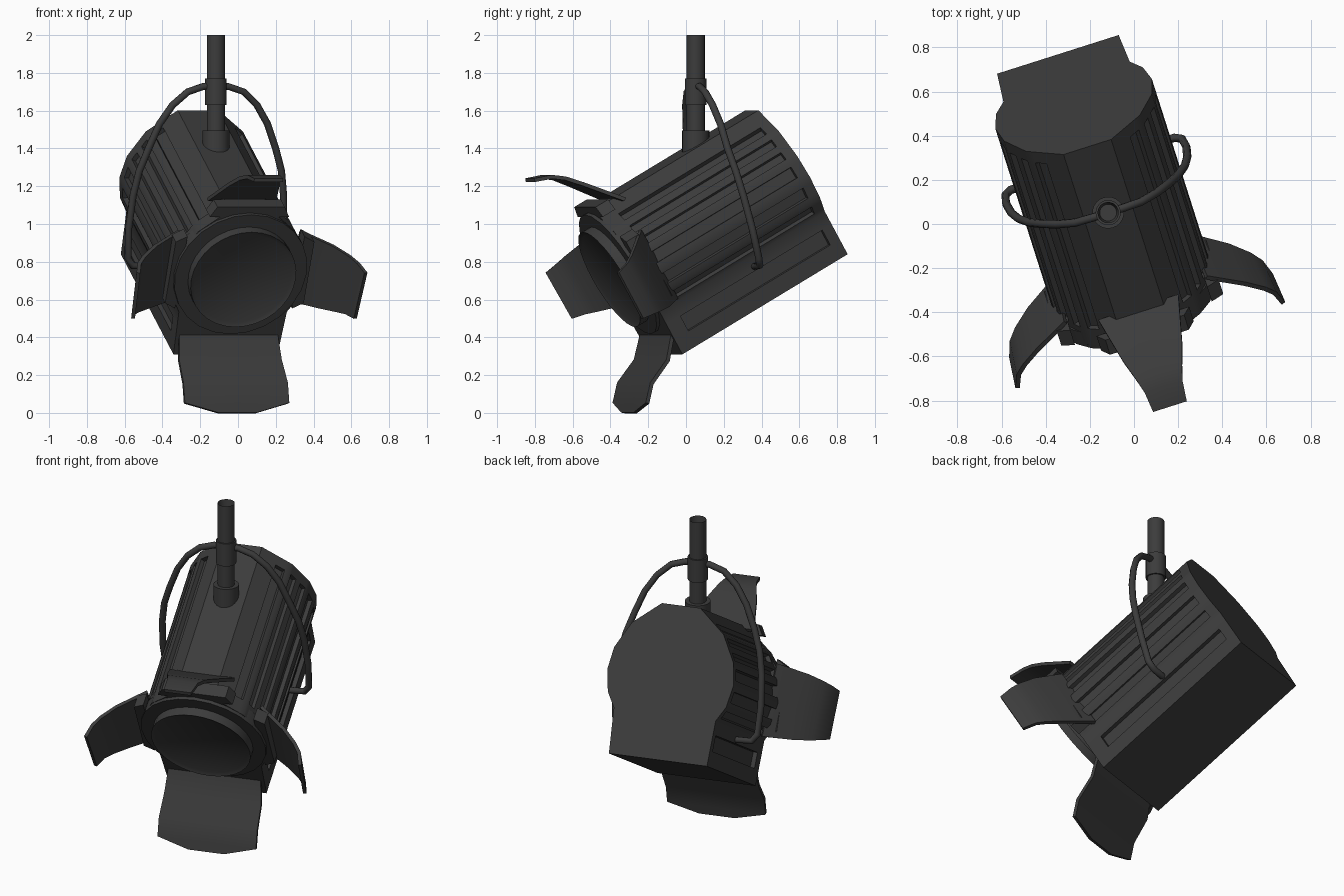
import bpy, bmesh, math
from mathutils import Matrix, Vector

cube = bpy.data.objects.get("Cube")
if cube:
    bpy.data.objects.remove(cube, do_unlink=True)

metal = bpy.data.materials.new("dark grey metal")
metal.use_nodes = True
GREY = (0.045, 0.045, 0.045, 1)
metal.diffuse_color = GREY
metal.node_tree.nodes["Principled BSDF"].inputs["Base Color"].default_value = GREY

# Lamp frame: x across, -y along the beam, z up from the beam axis, origin on the back plate
yaw = Matrix.Rotation(math.radians(17.65), 4, 'Z')
stand = Matrix.Translation((-0.345, 0.768, 0)) @ yaw
head = Matrix.Translation((-0.269, 0.53, 1.273)) @ yaw @ Matrix.Rotation(math.radians(30), 4, 'X')


def finish(ob, angle=35):
    ob.data.materials.append(metal)
    bpy.ops.object.select_all(action='DESELECT')
    ob.select_set(True)
    bpy.context.view_layer.objects.active = ob
    bpy.ops.object.shade_smooth_by_angle(angle=math.radians(angle))
    return ob


def from_bmesh(name, bm, frame):
    bmesh.ops.recalc_face_normals(bm, faces=bm.faces)
    bm.transform(frame)
    me = bpy.data.meshes.new(name)
    bm.to_mesh(me)
    bm.free()
    ob = bpy.data.objects.new(name, me)
    bpy.context.collection.objects.link(ob)
    return finish(ob)


def cylinder(name, radius, start, end, frame, sides=32, recess=None):
    """Cylinder along local z, with an optional recessed far end (rim, depth)."""
    bm = bmesh.new()
    bmesh.ops.create_cone(bm, cap_ends=True, segments=sides, radius1=radius, radius2=radius,
                          depth=end - start,
                          matrix=Matrix.Translation((0, 0, (start + end) / 2)))
    if recess:
        bm.faces.ensure_lookup_table()
        top = max(bm.faces, key=lambda f: f.calc_center_median().z)
        bmesh.ops.inset_region(bm, faces=[top], thickness=recess[0])
        bmesh.ops.translate(bm, verts=top.verts, vec=(0, 0, -recess[1]))
    return from_bmesh(name, bm, frame)


# Housing: half profile from floor to crown, with slot intervals on each edge
half = [(0.289, -0.5), (0.30, -0.24), (0.349, -0.155), (0.372, -0.03),
        (0.351, 0.1), (0.27, 0.25), (0.113, 0.38)]
slots = [[(0.35, 0.7)], [(0.25, 0.75)], [(0.25, 0.75)], [(0.25, 0.75)],
         [(0.1, 0.38), (0.62, 0.9)], [(0.15, 0.45)]]
right, is_slot = [], []
for i, cuts in enumerate(slots):
    a, b = Vector(half[i]), Vector(half[i + 1])
    right.append(a)
    is_slot.append(False)
    for lo, hi in cuts:
        right += [a.lerp(b, lo), a.lerp(b, hi)]
        is_slot += [True, False]
right.append(Vector(half[-1]))
outline = right + [Vector((-p.x, p.y)) for p in reversed(right)]
is_slot = is_slot + [False] + is_slot[::-1] + [False]

bm = bmesh.new()
rings = [[bm.verts.new((p.x, -d, p.y)) for p in outline] for d in (0, 0.06, 0.97, 1.06)]
count = len(outline)
grooves = []
for k in range(3):
    for i in range(count):
        j = (i + 1) % count
        f = bm.faces.new((rings[k][i], rings[k][j], rings[k + 1][j], rings[k + 1][i]))
        if k == 1 and is_slot[i]:
            grooves.append(f)
bm.faces.new(rings[0])
bm.faces.new(rings[3])
bmesh.ops.recalc_face_normals(bm, faces=bm.faces)
bmesh.ops.inset_individual(bm, faces=grooves, thickness=0.002, depth=-0.025)
from_bmesh("housing", bm, head)

# Lens assembly, along the beam
beam = head @ Matrix.Rotation(math.radians(90), 4, 'X')
cylinder("front_plate", 0.365, 1.0, 1.08, beam, 24)
cylinder("lens_ring", 0.29, 1.07, 1.135, beam, 32, (0.022, 0.012))


def door(name, path, turn):
    """Curved flap: path of (along beam, out from axis, half width), turned about the beam."""
    bm = bmesh.new()
    rows = [[bm.verts.new((s * w, -d, r)) for s in (-1, 0, 1)] for d, r, w in path]
    for a, b in zip(rows, rows[1:]):
        for i in range(2):
            bm.faces.new((a[i], a[i + 1], b[i + 1], b[i]))
    bmesh.ops.recalc_face_normals(bm, faces=bm.faces)
    bmesh.ops.solidify(bm, geom=bm.faces[:], thickness=0.02)
    return from_bmesh(name, bm, head @ Matrix.Rotation(math.radians(turn), 4, 'Y'))


def hinge(name, turn, out):
    bm = bmesh.new()
    bmesh.ops.create_cube(bm, size=1, matrix=Matrix.Translation((0, -1.02, out))
                          @ Matrix.Diagonal((0.44, 0.08, 0.06, 1)))
    outer = [v for v in bm.verts if v.co.z > out]
    bmesh.ops.scale(bm, verts=outer, vec=(0.85, 1, 1))
    return from_bmesh(name, bm, head @ Matrix.Rotation(math.radians(turn), 4, 'Y'))


# Barn doors
door("top_door", [(0.89, 0.36, 0.19), (1.035, 0.536, 0.14), (1.10, 0.61, 0.11),
                  (1.157, 0.653, 0.09), (1.249, 0.685, 0.08)], 0)
side_path = [(0.94, 0.33, 0.21), (1.05, 0.49, 0.19), (1.12, 0.57, 0.17),
             (1.17, 0.61, 0.155), (1.245, 0.635, 0.14)]
door("left_door", side_path, 93)
door("right_door", side_path, -93)
door("bottom_door", [(1.04, 0.36, 0.27), (1.15, 0.48, 0.285), (1.29, 0.54, 0.29),
                     (1.365, 0.62, 0.29), (1.40, 0.66, 0.105)], 180)
hinge("top_hinge", 0, 0.37)
hinge("left_hinge", 90, 0.355)
hinge("right_hinge", -90, 0.355)

# Hanging pole
pole = stand @ Matrix.Translation((0, -0.752, 0))
cylinder("pole", 0.048, 1.4, 2.0, pole, 24, (0.01, 0.08))
cylinder("pole_sleeve", 0.057, 1.63, 1.77, pole, 24)
cylinder("pole_socket", 0.072, 1.34, 1.495, pole, 24)

# Yoke: bent rod mirrored about the pole
arm = [(0.07, -0.752, 1.728), (0.155, -0.75, 1.70), (0.234, -0.733, 1.63),
       (0.30, -0.71, 1.53), (0.353, -0.687, 1.40), (0.395, -0.655, 1.28),
       (0.418, -0.62, 1.15), (0.428, -0.575, 0.98), (0.42, -0.535, 0.82),
       (0.39, -0.52, 0.78), (0.28, -0.52, 0.775)]
points = [(-x, y, z) for x, y, z in reversed(arm)] + arm
cu = bpy.data.curves.new("yoke", 'CURVE')
cu.dimensions = '3D'
cu.bevel_depth = 0.019
cu.bevel_resolution = 2
cu.use_fill_caps = True
line = cu.splines.new('POLY')
line.points.add(len(points) - 1)
for p, co in zip(line.points, points):
    p.co = (*(stand @ Vector(co)), 1)
yoke = bpy.data.objects.new("yoke", cu)
bpy.context.collection.objects.link(yoke)
bpy.ops.object.select_all(action='DESELECT')
yoke.select_set(True)
bpy.context.view_layer.objects.active = yoke
bpy.ops.object.convert(target='MESH')
finish(bpy.context.view_layer.objects.active, 50)
